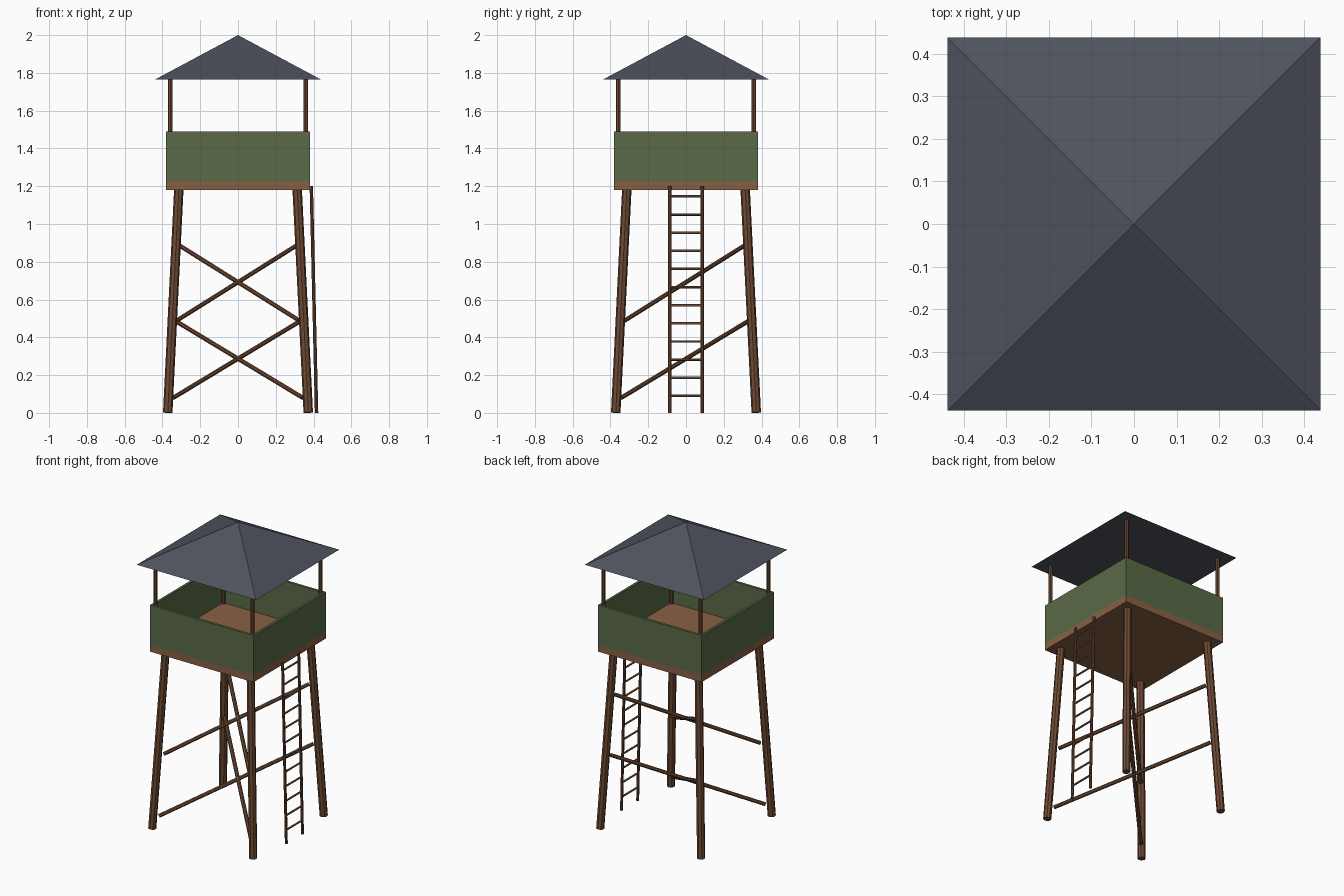
import bpy
import bmesh
from math import pi
from mathutils import Vector, Matrix

cube = bpy.data.objects.get("Cube")
if cube:
    bpy.data.objects.remove(cube, do_unlink=True)


def material(name, r, g, b):
    m = bpy.data.materials.new(name)
    m.use_nodes = True
    m.diffuse_color = (r, g, b, 1)
    m.node_tree.nodes["Principled BSDF"].inputs["Base Color"].default_value = (r, g, b, 1)
    return m


timber = material("dark timber", 0.155, 0.068, 0.033)
plank = material("plank brown", 0.25, 0.118, 0.058)
green = material("painted green", 0.1, 0.144, 0.063)
slate = material("slate grey", 0.076, 0.086, 0.11)


def finish(name, bm, mat):
    mesh = bpy.data.meshes.new(name)
    bm.to_mesh(mesh)
    bm.free()
    mesh.materials.append(mat)
    obj = bpy.data.objects.new(name, mesh)
    bpy.context.collection.objects.link(obj)
    return obj


def rod(name, start, end, radius, mat, sides=8):
    """Flat-sided pole between two points."""
    a, b = Vector(start), Vector(end)
    axis = b - a
    turn = axis.to_track_quat("Z", "Y").to_matrix().to_4x4()
    bm = bmesh.new()
    bmesh.ops.create_cone(bm, cap_ends=True, segments=sides, radius1=radius, radius2=radius,
                          depth=axis.length, matrix=Matrix.Translation((a + b) / 2) @ turn)
    return finish(name, bm, mat)


def box(name, centre, size, mat):
    bm = bmesh.new()
    bmesh.ops.create_cube(bm, size=1, matrix=Matrix.Translation(centre) @ Matrix.Diagonal((*size, 1)))
    return finish(name, bm, mat)


HALF = 0.382       # half width of the cabin
DECK, FLOOR, RAIL, EAVES = 1.18, 1.225, 1.49, 1.765
FOOT, HEAD = 0.372, 0.313

# Splayed legs and roof posts at the four corners
for sx, side in ((1, "left"), (-1, "right")):
    for sy, end in ((-1, "front"), (1, "back")):
        rod(f"{end}_{side}_leg", (sx * FOOT, sy * FOOT, 0.001),
            (sx * HEAD, sy * HEAD, DECK + 0.01), 0.025, timber)
        rod(f"{end}_{side}_roof_post", (sx * 0.358, sy * 0.358, FLOOR - 0.01),
            (sx * 0.358, sy * 0.358, EAVES + 0.01), 0.0125, timber)

# Two tiers of braces crossing through the middle, from opposite legs
for tier, low, high in (("lower", 0.08, 0.485), ("upper", 0.49, 0.885)):
    for sx, side in ((1, "left"), (-1, "right")):
        p = FOOT - 0.05 * low - 0.025
        q = FOOT - 0.05 * high - 0.02
        rod(f"{tier}_brace_from_{side}", (sx * p, -p, low), (-sx * q, q, high), 0.0125, timber)

# Platform
box("platform", (0, 0, (DECK + FLOOR) / 2), (2 * HALF, 2 * HALF, FLOOR - DECK), plank)

# Thin parapet walls
T = 0.016
mid, tall = (FLOOR + RAIL) / 2, RAIL - FLOOR
for s, a, b in ((1, "back", "left"), (-1, "front", "right")):
    box(f"{a}_wall", (0, s * (HALF - T / 2), mid), (2 * HALF, T, tall), green)
    box(f"{b}_wall", (s * (HALF - T / 2), 0, mid), (T, 2 * (HALF - T), tall), green)

# Pyramid roof with a closed underside
bm = bmesh.new()
bmesh.ops.create_cone(bm, cap_ends=True, segments=4, radius1=0.439 * 2 ** 0.5, radius2=0,
                      depth=2 - EAVES, matrix=Matrix.Translation((0, 0, 1 + EAVES / 2))
                      @ Matrix.Rotation(pi / 4, 4, "Z"))
bmesh.ops.remove_doubles(bm, verts=bm.verts, dist=0.0001)
finish("roof", bm, slate)

# Leaning ladder on the left side
TOP = 1.2


def ladder_x(z):
    return 0.416 - 0.028 * z / TOP


for s, end in ((-1, "front"), (1, "back")):
    rod(f"ladder_{end}_rail", (ladder_x(0), s * 0.085, 0), (ladder_x(TOP), s * 0.085, TOP), 0.009, timber)
for i in range(12):
    z = 0.09 + 0.096 * i
    rod(f"ladder_rung_{i + 1}", (ladder_x(z), -0.085, z), (ladder_x(z), 0.085, z), 0.0065, plank, 6)
